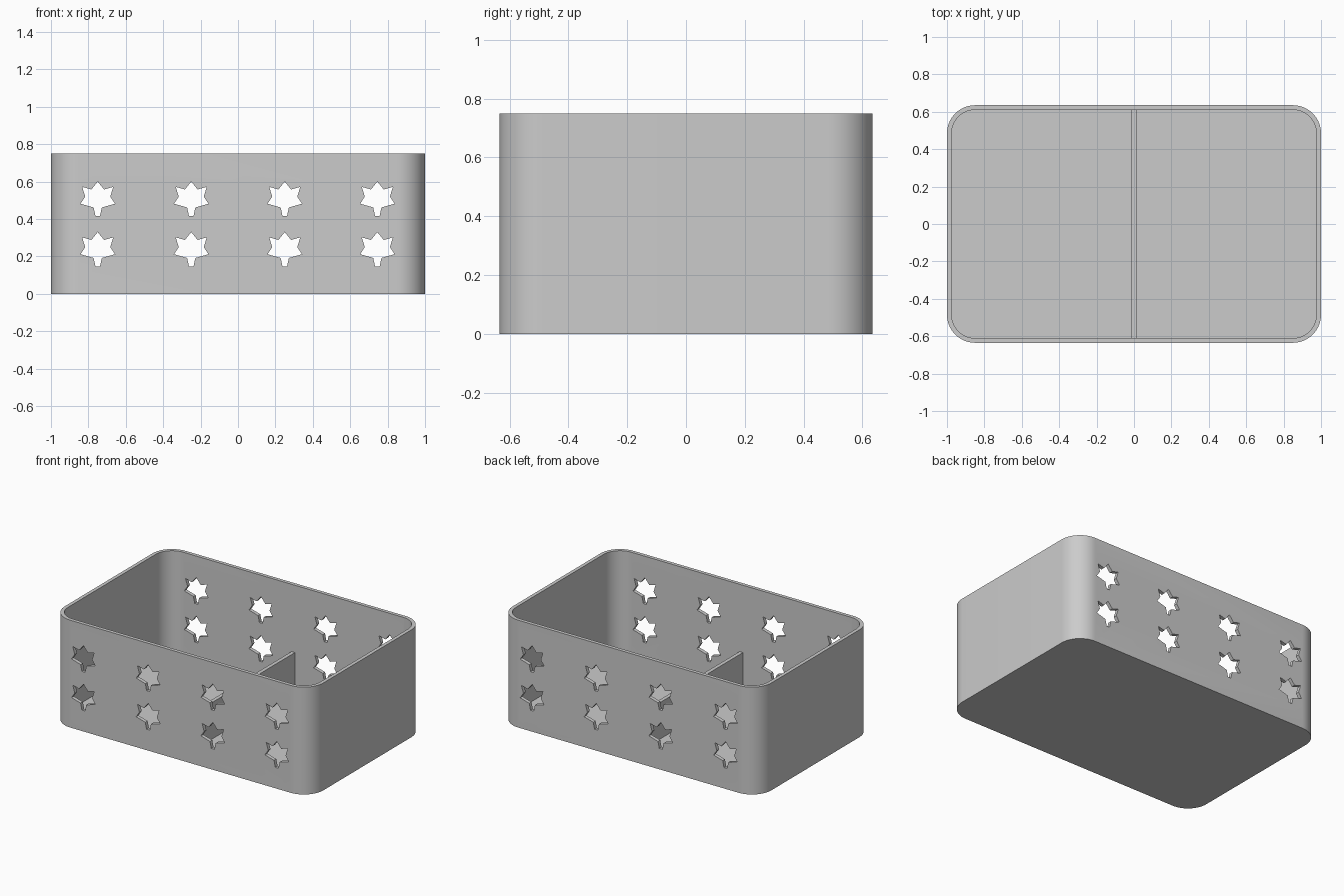
import bpy, bmesh, math

if "Cube" in bpy.data.objects:
    bpy.data.objects.remove(bpy.data.objects["Cube"])

W, D, H, T, R = 1.0, 0.635, 0.75, 0.025, 0.15   # half sizes, height, wall, corner radius
DIV_H = 0.28

grey = bpy.data.materials.new("plain grey")
grey.diffuse_color = (0.6, 0.6, 0.6, 1)
grey.use_nodes = True
grey.node_tree.nodes["Principled BSDF"].inputs["Base Color"].default_value = grey.diffuse_color


def rounded(hx, hy, r, n=14):
    pts = []
    for k, (sx, sy) in enumerate([(1, 1), (-1, 1), (-1, -1), (1, -1)]):
        for i in range(n + 1):
            a = math.pi / 2 * (k + i / n)
            pts.append((sx * (hx - r) + r * math.cos(a), sy * (hy - r) + r * math.sin(a)))
    return pts


def prism(name, loops, vec):
    # extrude each closed 3D loop along vec
    bm = bmesh.new()
    for loop in loops:
        a = [bm.verts.new(p) for p in loop]
        b = [bm.verts.new([p[i] + vec[i] for i in range(3)]) for p in loop]
        bm.faces.new(a)
        bm.faces.new(b)
        for i in range(len(a)):
            j = (i + 1) % len(a)
            bm.faces.new((a[i], a[j], b[j], b[i]))
    bmesh.ops.recalc_face_normals(bm, faces=bm.faces)
    me = bpy.data.meshes.new(name)
    bm.to_mesh(me)
    bm.free()
    me.materials.append(grey)
    ob = bpy.data.objects.new(name, me)
    bpy.context.collection.objects.link(ob)
    return ob


def cut(ob, cutter):
    bpy.context.view_layer.objects.active = ob
    m = ob.modifiers.new("cut", 'BOOLEAN')
    m.operation, m.solver, m.object = 'DIFFERENCE', 'EXACT', cutter
    bpy.ops.object.modifier_apply(modifier=m.name)
    bpy.data.objects.remove(cutter)


# open box with rounded corners
box = prism("box", [[(x, y, 0) for x, y in rounded(W, D, R)]], (0, 0, H))
cut(box, prism("cavity", [[(x, y, T) for x, y in rounded(W - T, D - T, R - T)]], (0, 0, H)))

# leaf-shaped holes through front and back walls
half = [(0.034, -0.042), (0.083, -0.028), (0.067, -0.08), (0.092, -0.118),
        (0.022, -0.138), (0.012, -0.184)]
leaf = [(0, 0)] + half + [(-x, z) for x, z in reversed(half)]
loops = [[(cx + x, -1, top + z) for x, z in leaf]
         for cx in (-0.75, -0.25, 0.25, 0.745) for top in (0.60, 0.33)]
cut(box, prism("leaf_cutters", loops, (0, 2, 0)))

# low divider across the middle
prism("divider", [[(-0.013, y, z) for y, z in ((-0.62, 0.01), (0.62, 0.01), (0.62, DIV_H), (-0.62, DIV_H))]],
      (0.026, 0, 0))

# smooth corners, sharp edges
bpy.ops.object.select_all(action='DESELECT')
box.select_set(True)
bpy.context.view_layer.objects.active = box
bpy.ops.object.shade_smooth_by_angle(angle=math.radians(30))
